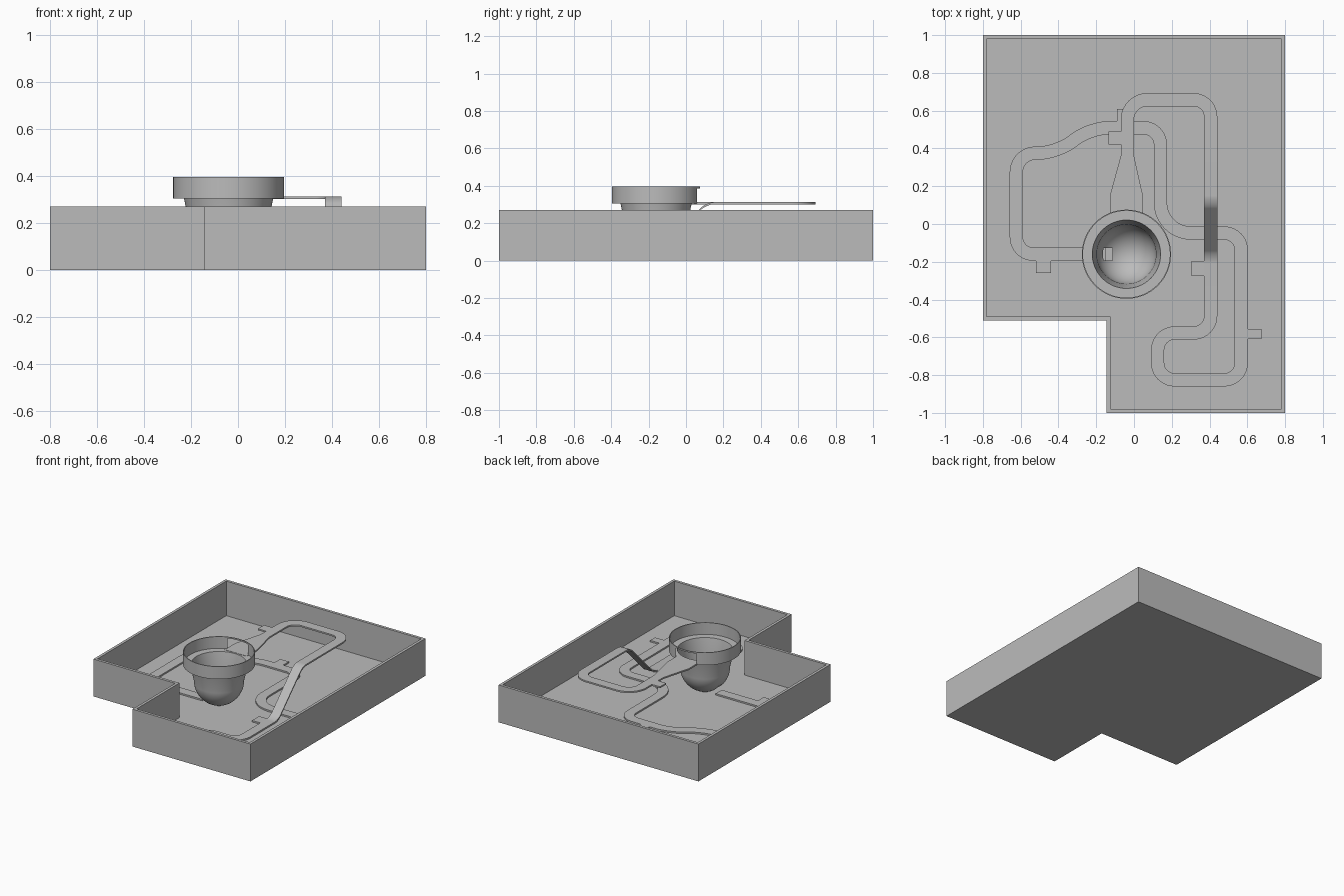
import bpy, bmesh, math
from mathutils import Vector

cube = bpy.data.objects.get("Cube")
if cube:
    bpy.data.objects.remove(cube)

grey = bpy.data.materials.new("plain grey")
grey.use_nodes = True
grey.diffuse_color = (0.5, 0.5, 0.5, 1)
grey.node_tree.nodes["Principled BSDF"].inputs["Base Color"].default_value = (0.5, 0.5, 0.5, 1)

FLOOR = 0.02
TRACK_W = 0.07
LOW, HIGH = 0.032, 0.312      # top of the track on the floor and overhead
BX, BY = -0.04, -0.16         # bowl centre


def finish(name, bm, smooth=False):
    bmesh.ops.recalc_face_normals(bm, faces=bm.faces)
    mesh = bpy.data.meshes.new(name)
    bm.to_mesh(mesh)
    bm.free()
    mesh.materials.append(grey)
    ob = bpy.data.objects.new(name, mesh)
    bpy.context.collection.objects.link(ob)
    if smooth:
        bpy.ops.object.select_all(action='DESELECT')
        bpy.context.view_layer.objects.active = ob
        ob.select_set(True)
        bpy.ops.object.shade_smooth_by_angle(angle=math.radians(35))
    return ob


def box(name, x0, x1, y0, y1, z0, z1):
    bm = bmesh.new()
    bmesh.ops.create_cube(bm, size=1)
    for v in bm.verts:
        v.co = (x0 if v.co.x < 0 else x1, y0 if v.co.y < 0 else y1, z0 if v.co.z < 0 else z1)
    return finish(name, bm)


def cut(ob, cutter):
    cutter.hide_render = True
    mod = ob.modifiers.new("cut", 'BOOLEAN')
    mod.operation, mod.solver, mod.object = 'DIFFERENCE', 'EXACT', cutter
    bpy.context.view_layer.objects.active = ob
    bpy.ops.object.modifier_apply(modifier=mod.name)
    bpy.data.objects.remove(cutter)


# Open tray with a notched corner
bm = bmesh.new()
outline = [(-0.8, 1), (-0.8, -0.51), (-0.145, -0.51), (-0.145, -1), (0.8, -1), (0.8, 1)]
base = bm.faces.new([bm.verts.new((x, y, 0)) for x, y in outline])
walls = bmesh.ops.extrude_face_region(bm, geom=[base], use_keep_orig=True)["geom"]
bmesh.ops.translate(bm, vec=(0, 0, 0.27), verts=[g for g in walls if isinstance(g, bmesh.types.BMVert)])
bmesh.ops.recalc_face_normals(bm, faces=bm.faces)
top = max(bm.faces, key=lambda f: f.calc_center_median().z)
bmesh.ops.inset_region(bm, faces=[top], thickness=0.02, use_even_offset=True)
well = bmesh.ops.extrude_discrete_faces(bm, faces=[top])["faces"][0]
bmesh.ops.translate(bm, vec=(0, 0, FLOOR - 0.27), verts=well.verts)
finish("tray", bm)

# Bowl with a raised collar: lathe of a closed thin profile
R, WALL, RISE = 0.165, 0.008, 0.188
arc = [math.pi / 2 * i / 14 for i in range(15)]
outer = [(R * math.sin(a), RISE - (RISE - 0.018) * math.cos(a)) for a in arc]
inner = [((R - WALL) * math.sin(a), RISE - (RISE - 0.018 - WALL) * math.cos(a)) for a in arc]
profile = outer + [(0.19, 0.304), (0.236, 0.304), (0.236, 0.395), (0.23, 0.395), (0.23, 0.31), (0.181, 0.31)]
profile += inner[::-1]
bm = bmesh.new()
ring = [bm.verts.new((r, 0, z)) for r, z in profile]
edges = [bm.edges.new(pair) for pair in zip(ring, ring[1:])]
bmesh.ops.spin(bm, geom=ring + edges, cent=(0, 0, 0), axis=(0, 0, 1), angle=math.tau, steps=64)
bmesh.ops.remove_doubles(bm, verts=bm.verts, dist=0.0005)
bmesh.ops.translate(bm, vec=(BX, BY, 0), verts=bm.verts)
bowl = finish("bowl", bm)
cut(bowl, box("entry_cutter", BX - 0.088, BX + 0.088, 0.055, 0.2, 0.29, 0.385))
cut(bowl, box("exit_cutter", -0.3, -0.115, BY - 0.033, BY + 0.033, LOW, 0.09))
bpy.ops.object.select_all(action='DESELECT')
bowl.select_set(True)
bpy.context.view_layer.objects.active = bowl
bpy.ops.object.shade_smooth_by_angle(angle=math.radians(35))


# Track: rounded path swept with a flat section
def rounded(corners, steps=10):
    pts = [Vector(corners[0][:3])]
    for before, here, after in zip(corners, corners[1:], corners[2:]):
        p, trim = Vector(here[:3]), here[3]
        a = p + (Vector(before[:3]) - p).normalized() * trim
        b = p + (Vector(after[:3]) - p).normalized() * trim
        ca, cb = a.lerp(p, 0.55), b.lerp(p, 0.55)
        for i in range(steps + 1):
            t = i / steps
            s = 1 - t
            pts.append(a * s**3 + ca * 3 * s * s * t + cb * 3 * s * t * t + b * t**3)
    return pts + [Vector(corners[-1][:3])]


def sweep(name, pts, widths, thick=0.011):
    bm = bmesh.new()
    previous = None
    for i, (p, w) in enumerate(zip(pts, widths)):
        d = pts[min(i + 1, len(pts) - 1)] - pts[max(i - 1, 0)]
        side = Vector((-d.y, d.x, 0)).normalized() * w / 2
        drop = Vector((0, 0, thick))
        row = [bm.verts.new(c) for c in (p + side, p - side, p - side - drop, p + side - drop)]
        if previous:
            for k in range(4):
                n = (k + 1) % 4
                bm.faces.new((previous[k], previous[n], row[n], row[k]))
        else:
            bm.faces.new(row)
        previous = row
    bm.faces.new(previous)
    return finish(name, bm, True)


# Each corner is x, y, z and how far the bend reaches along each leg
T = 0.09
low_path = [(-0.15, BY, LOW, 0), (-0.623, BY, LOW, T), (-0.623, 0.375, LOW, 0.1),
            (-0.41, 0.375, LOW, 0.1), (-0.23, 0.51, LOW, 0.1), (0.14, 0.51, LOW, T),
            (0.14, -0.048, LOW, 0.16), (0.568, -0.048, LOW, T), (0.568, -0.825, LOW, T),
            (0.125, -0.825, LOW, T), (0.125, -0.577, LOW, T), (0.406, -0.577, LOW, T)]
high_path = [(0.406, -0.17, LOW, 0.04), (0.406, 0.11, HIGH, 0.04), (0.406, 0.658, HIGH, T),
             (-0.035, 0.658, HIGH, 0.105), (-0.035, 0.36, HIGH, 0)]
pts = rounded(low_path + high_path)
widths = [TRACK_W] * len(pts)
# Funnel widening into the bowl
pts += [Vector((BX, y, HIGH)) for y in (0.15, 0.03)]
widths += [0.175, 0.175]
sweep("marble_track", pts, widths)

# Connector tabs beside the track
tabs = [(-0.52, -0.44, -0.26, -0.19, LOW), (0.305, 0.375, -0.275, -0.195, LOW),
        (0.6, 0.675, -0.61, -0.555, LOW), (-0.09, -0.02, 0.54, 0.61, LOW),
        (-0.135, -0.065, 0.42, 0.49, HIGH)]
for i, (x0, x1, y0, y1, z) in enumerate(tabs):
    box(f"track_tab_{i + 1}", x0, x1, y0, y1, z - 0.011, z)
